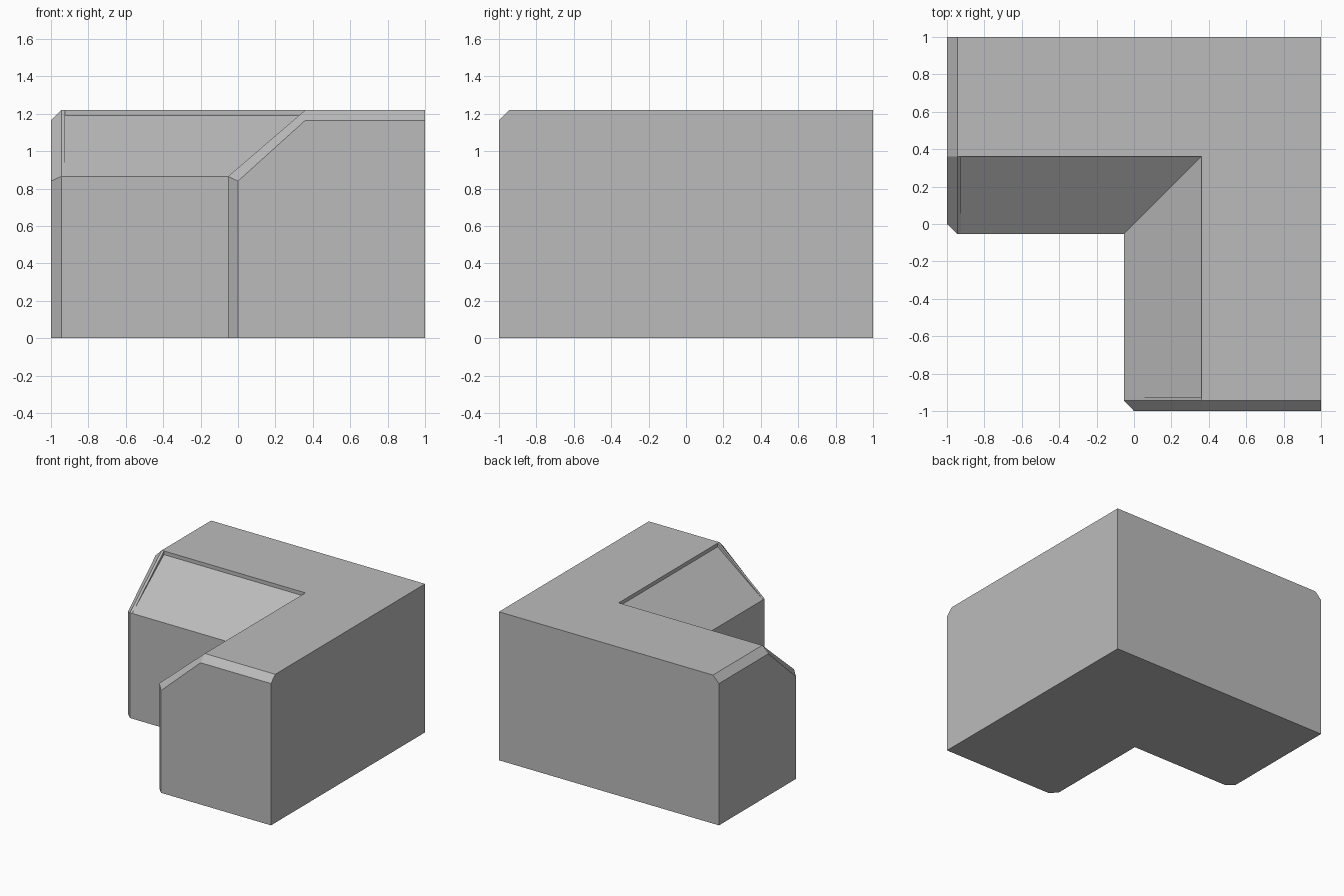
import bpy
import bmesh

cube = bpy.data.objects.get("Cube")
if cube:
    bpy.data.objects.remove(cube, do_unlink=True)

TOP, EAVE, RIDGE_X = 1.22, 0.865, 0.36
BEVEL, INNER, LIP = 0.055, -0.053, 0.03


def section(y, inner, eave, ridge_low, top):
    """Cross-section of one arm: outer foot, inner foot, eave, slope top, roof edge, outer top."""
    profile = [(1, 0), (inner, 0), (inner, eave), (RIDGE_X, ridge_low),
               (RIDGE_X, top), (1, top)]
    return [(x, x if y is None else y, z) for x, z in profile]


def add_face(bm, points):
    unique = list(dict.fromkeys(points))
    if len(unique) > 2:
        bm.faces.new([bm.verts.new(p) for p in unique])


# Bevelled end, raised rim, sunken slope, then the diagonal mitre
sections = [
    section(-1, 0, EAVE - 0.025, TOP - BEVEL, TOP - BEVEL),
    section(-1 + BEVEL, INNER, EAVE, TOP, TOP),
    section(-0.925, INNER, EAVE, TOP, TOP),
    section(-0.925, INNER, EAVE, TOP - LIP, TOP),
    section(None, INNER, EAVE, TOP - LIP, TOP),
]

# Two arms, the second reflected across the diagonal
bm = bmesh.new()
for swap in (False, True):
    arm = [[(y, x, z) if swap else (x, y, z) for x, y, z in s] for s in sections]
    add_face(bm, arm[0])
    for a, b in zip(arm, arm[1:]):
        for i in range(len(a)):
            j = (i + 1) % len(a)
            add_face(bm, [a[i], a[j], b[j], b[i]])
bmesh.ops.remove_doubles(bm, verts=bm.verts, dist=0.0001)
bmesh.ops.recalc_face_normals(bm, faces=bm.faces)

mesh = bpy.data.meshes.new("corner_block")
bm.to_mesh(mesh)
bm.free()
block = bpy.data.objects.new("corner_block", mesh)
bpy.context.collection.objects.link(block)

# Single plain grey
grey = bpy.data.materials.new("light grey")
grey.use_nodes = True
colour = (0.5, 0.5, 0.5, 1)
grey.diffuse_color = colour
grey.node_tree.nodes["Principled BSDF"].inputs["Base Color"].default_value = colour
mesh.materials.append(grey)
